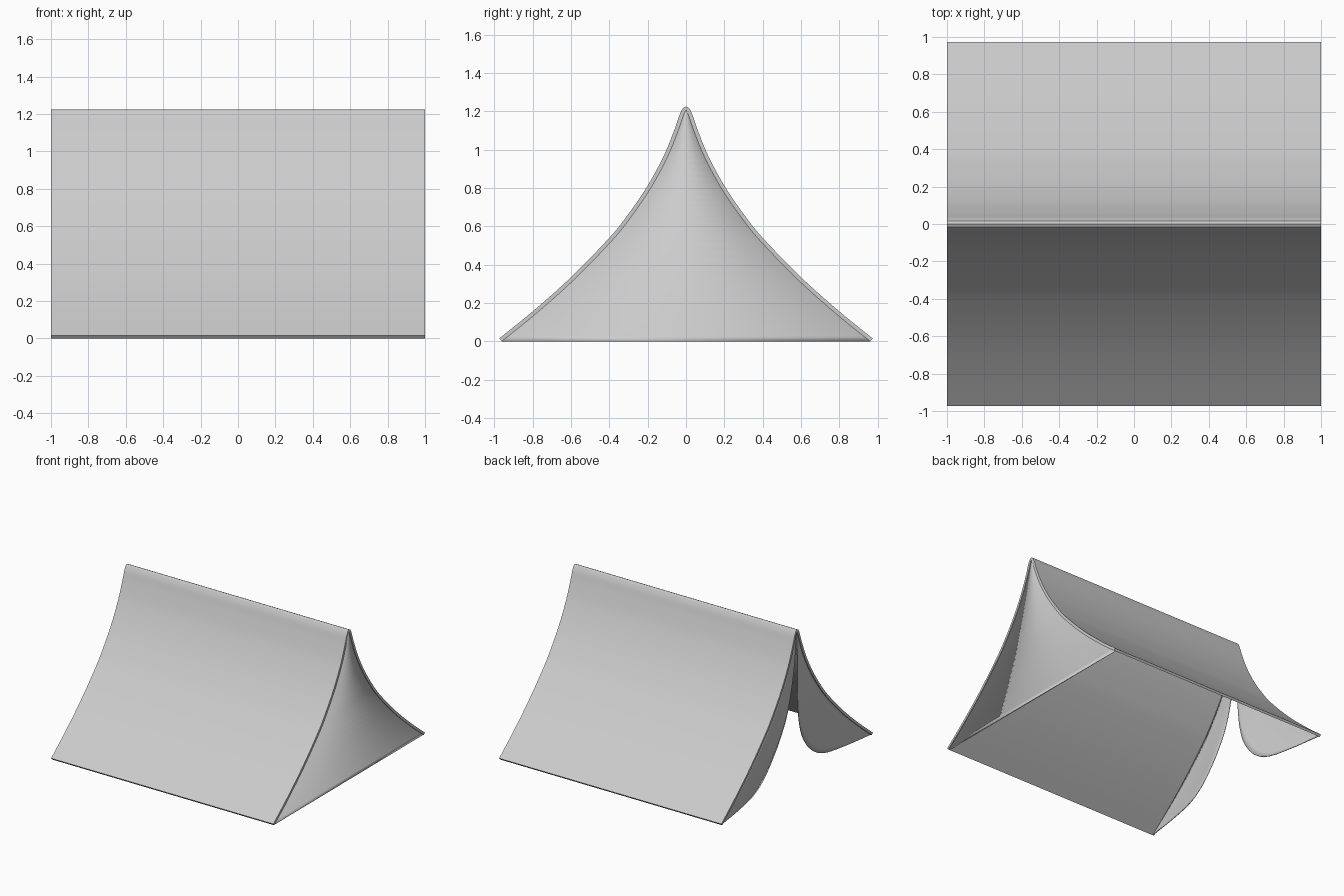
import bpy, bmesh
from mathutils import Vector

if "Cube" in bpy.data.objects:
    bpy.data.objects.remove(bpy.data.objects["Cube"])

T = 0.02          # roof cloth thickness
END = 0.99        # x position of the end walls


def spline(pts, steps):
    """Smooth Catmull-Rom curve through the points."""
    p = [Vector(q) for q in pts]
    p = [2 * p[0] - p[1]] + p + [2 * p[-1] - p[-2]]
    out = []
    for i in range(1, len(p) - 2):
        a, b, c, d = p[i - 1:i + 3]
        for k in range(steps):
            t = k / steps
            out.append(0.5 * (2 * b + (c - a) * t + (2 * a - 5 * b + 4 * c - d) * t * t
                              + (3 * b - a - 3 * c + d) * t ** 3))
    return out + [p[-2]]


def make(name, verts, faces, thickness=0.0):
    me = bpy.data.meshes.new(name)
    me.from_pydata([tuple(v) for v in verts], [], faces)
    bm = bmesh.new()
    bm.from_mesh(me)
    bmesh.ops.remove_doubles(bm, verts=bm.verts, dist=0.0002)
    bmesh.ops.recalc_face_normals(bm, faces=bm.faces)
    bm.to_mesh(me)
    bm.free()
    ob = bpy.data.objects.new(name, me)
    bpy.context.collection.objects.link(ob)
    if thickness:
        mod = ob.modifiers.new("thickness", 'SOLIDIFY')
        mod.thickness = thickness
        mod.offset = 0
    bpy.ops.object.select_all(action='DESELECT')
    ob.select_set(True)
    bpy.context.view_layer.objects.active = ob
    bpy.ops.object.shade_smooth_by_angle()
    return ob


# Half of the sagging roof profile (y, z), ridge to hem
right = [Vector((0, 1.225)), Vector((0.015, 1.218)), Vector((0.027, 1.198))]
right += spline([(0.035, 1.178), (0.062, 1.1), (0.115, 0.97), (0.2, 0.812), (0.3, 0.665),
                 (0.4, 0.54), (0.6, 0.334), (0.8, 0.156), (0.974, 0.015)], 5)


def mirrored(half):
    return [Vector((-p.x, p.y)) for p in reversed(half[1:])] + half


outer = mirrored(right)
inner_half = []
for i, p in enumerate(right):
    prev = right[i - 1] if i else Vector((-right[1].x, right[1].y))
    d = (right[min(i + 1, len(right) - 1)] - prev).normalized()
    q = p + Vector((d.y, -d.x)) * T
    inner_half.append(Vector((max(q.x, 0), max(q.y, 0))))
inner = mirrored(inner_half)

# Roof sheet: two skins plus hems and end edges
n = len(outer)
verts = [(x, p.x, p.y) for x in (-1, 1) for c in (outer, inner) for p in c]
faces = []
for i in range(n - 1):
    a, b, c, d = i, n + i, 2 * n + i, 3 * n + i
    faces += [(a, a + 1, c + 1, c), (b, b + 1, d + 1, d),
              (a, a + 1, b + 1, b), (c, c + 1, d + 1, d)]
for i in (0, n - 1):
    faces.append((i, n + i, 3 * n + i, 2 * n + i))
make("roof", verts, faces)

# Closed end wall, in horizontal strips
m = len(inner_half)
verts = [(END, s * p.x, p.y) for s in (-1, 1) for p in inner_half]
make("end_wall", verts, [(i, i + 1, m + i + 1, m + i) for i in range(m - 1)], 0.01)

# Door flaps: free edge (inward swing, y, z) drawn back from the opening
edge = spline([(0, 0, 1.2), (0.0, 0.015, 1.0), (0.014, 0.036, 0.76), (0.032, 0.071, 0.545),
               (0.052, 0.12, 0.385), (0.068, 0.188, 0.245), (0.074, 0.3, 0.11),
               (0.065, 0.45, 0.03), (0.035, 0.68, 0.008), (0, 0.955, 0.003)], 5)
cols = 8
for side, name in ((1, "door_flap_back"), (-1, "door_flap_front")):
    verts = []
    rows = len(edge)
    for r, e in enumerate(edge):
        f = r / (rows - 1) * (m - 1)
        i = min(int(f), m - 2)
        p = inner_half[i].lerp(inner_half[i + 1], f - i)
        for k in range(cols + 1):
            t = k / cols
            verts.append((-END + e.x * t ** 1.3, side * (p.x + (e.y - p.x) * t),
                          p.y + (e.z - p.y) * t))
    w = cols + 1
    make(name, verts, [(r * w + k, r * w + k + 1, (r + 1) * w + k + 1, (r + 1) * w + k)
                       for r in range(rows - 1) for k in range(cols)], 0.006)
